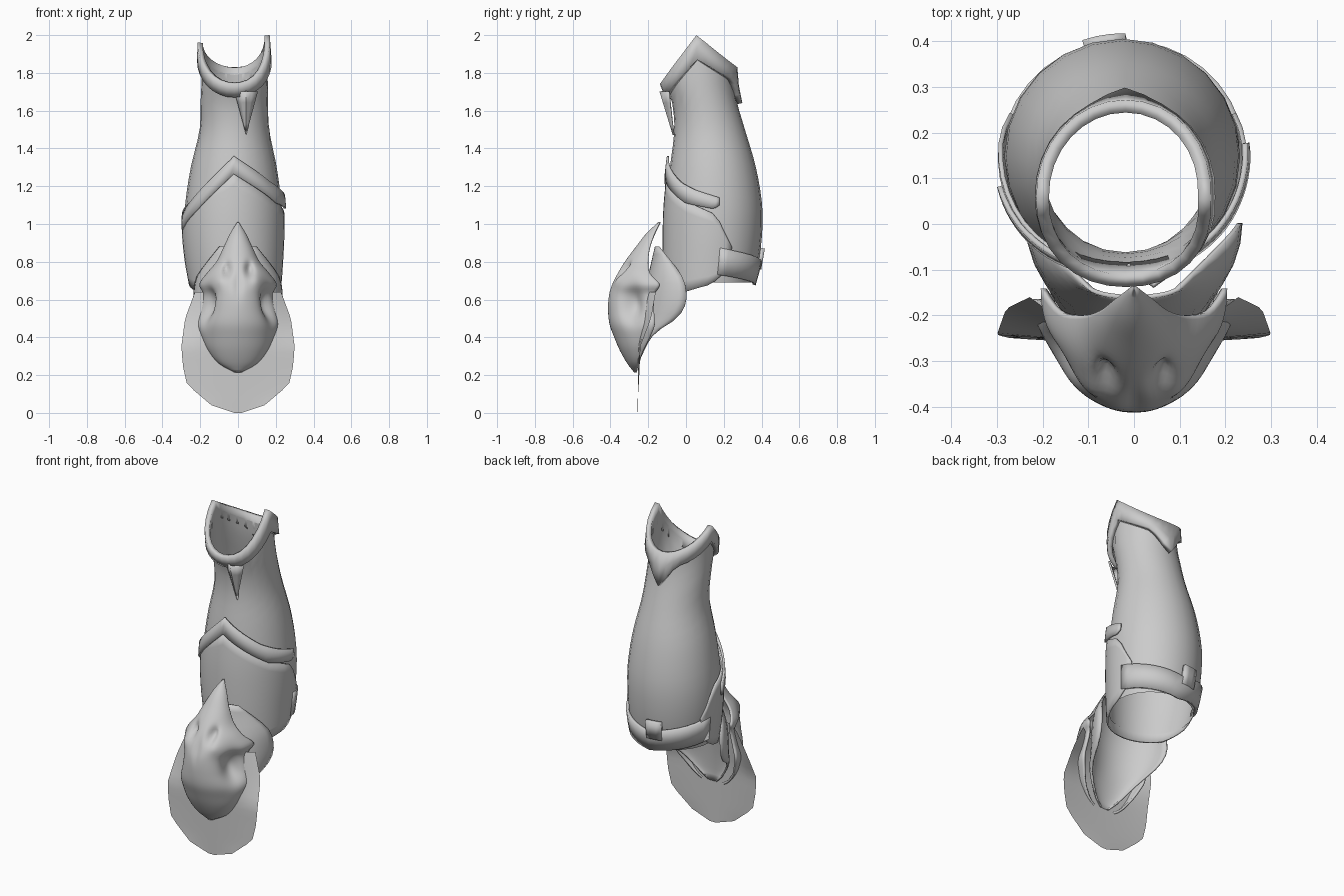
import bpy, bmesh, math
from math import sin, cos, radians, exp

if "Cube" in bpy.data.objects:
    bpy.data.objects.remove(bpy.data.objects["Cube"])


def interp(table, v, smooth=False):
    """Look up rows (key, values...) at v, linear or Catmull-Rom."""
    n = len(table)
    v = min(max(v, table[0][0]), table[-1][0])
    i = max(k for k in range(n - 1) if table[k][0] <= v)
    a, b = table[i], table[i + 1]
    t = (v - a[0]) / (b[0] - a[0])
    if not smooth:
        return [p + (q - p) * t for p, q in zip(a[1:], b[1:])]
    z, c = table[max(i - 1, 0)], table[min(i + 2, n - 1)]
    out = []
    for k in range(1, len(a)):
        d = b[0] - a[0]
        m0 = (b[k] - z[k]) / (b[0] - z[0]) * d
        m1 = (c[k] - a[k]) / (c[0] - a[0]) * d
        out.append((2*t**3 - 3*t*t + 1) * a[k] + (t**3 - 2*t*t + t) * m0
                   + (3*t*t - 2*t**3) * b[k] + (t**3 - t*t) * m1)
    return out


def sheet(name, f, nu, nv, closed=False, thick=0.0, angle=40):
    """Grid surface f(u, v), u and v in 0..1, with optional inward thickness."""
    bm = bmesh.new()
    cols = nu if closed else nu + 1
    g = [[bm.verts.new(f(i / nu, j / nv)) for i in range(cols)] for j in range(nv + 1)]
    for j in range(nv):
        for i in range(nu):
            k = (i + 1) % cols
            bm.faces.new((g[j][i], g[j][k], g[j + 1][k], g[j + 1][i]))
    bmesh.ops.remove_doubles(bm, verts=bm.verts, dist=1e-5)
    me = bpy.data.meshes.new(name)
    bm.to_mesh(me)
    bm.free()
    ob = bpy.data.objects.new(name, me)
    bpy.context.collection.objects.link(ob)
    if thick:
        m = ob.modifiers.new("thickness", 'SOLIDIFY')
        m.thickness, m.offset = thick, -1
    bpy.ops.object.select_all(action='DESELECT')
    ob.select_set(True)
    bpy.context.view_layer.objects.active = ob
    bpy.ops.object.shade_smooth_by_angle(angle=radians(angle))
    return ob


# Limb cross-sections: z, x min, x max, y min, y max
LIMB = [(0.62, -.235, .21, -.10, .335), (0.70, -.25, .218, -.105, .36),
        (0.80, -.268, .225, -.11, .385), (0.95, -.283, .232, -.11, .403),
        (1.10, -.28, .23, -.105, .403), (1.30, -.25, .205, -.085, .37),
        (1.50, -.203, .165, -.062, .312), (1.65, -.198, .158, -.075, .268),
        (1.75, -.193, .158, -.112, .25), (2.00, -.185, .14, -.125, .235)]


def limb(deg, z, off=0.0):
    """Point on the limb; 0 deg is the front, +90 is +x."""
    x0, x1, y0, y1 = interp(LIMB, z, True)
    a = radians(deg)
    return ((x0 + x1) / 2 + ((x1 - x0) / 2 + off) * sin(a),
            (y0 + y1) / 2 - ((y1 - y0) / 2 + off) * cos(a), z)


def wrap(name, a0, a1, low, high, off, nu, nv, **kw):
    """Band wrapped on the limb between two height functions of the angle."""
    def f(u, v):
        d = a0 + (a1 - a0) * u
        lo, hi = low(d), high(d)
        return limb(d, lo + (hi - lo) * v, off)
    return sheet(name, f, nu, nv, **kw)


def edge(*pts):
    return lambda d: interp(pts, d)[0]


def mirrored(*pts):
    return lambda d: interp(pts, abs(d))[0]


# Sleeve and flared collar
def collar_top(d):
    c = cos(radians(d))
    tip = 1.98 + 0.02 * sin(radians(d))
    return tip - (tip - 1.74) * c if c > 0 else tip + (tip - 1.83) * c


def collar_low(d):
    c = cos(radians(d))
    z = 1.87 - 0.20 * c if c > 0 else 1.87 + 0.12 * c
    return z - 0.11 * max(0, 1 - abs(d - 180) / 28)


wrap("sleeve", 0, 360, lambda d: 0.69, lambda d: collar_top(d) - 0.04, 0, 24, 18, closed=True)
wrap("collar", 0, 360, collar_low, collar_top, 0.028, 32, 2, closed=True, thick=0.028, angle=30)


# Pointed tongue below the collar
def tongue(u, v):
    s = 2 * u - 1
    return (0.043 + 0.062 * s * v, -0.07 - 0.045 * v - 0.025 * (1 - abs(s)) * v + 0.02 * abs(s) * v,
            1.47 + 0.23 * v)


sheet("collar_tongue", tongue, 4, 4, thick=0.01, angle=25)

# Front plate and the chevron band above it
wrap("front_plate", -112, 112,
     mirrored((0, .64), (57, .64), (92, .68), (106, .74), (112, .80)),
     mirrored((0, 1.28), (57, 1.12), (92, 1.05), (103, .95), (112, .88)),
     0.014, 28, 8, thick=0.01)
wrap("chevron_band", -76, 96,
     edge((-76, .97), (-45, 1.07), (0, 1.265), (57, 1.11), (90, 1.08), (96, 1.10)),
     edge((-76, 1.04), (-50, 1.14), (0, 1.36), (49, 1.22), (69, 1.18), (96, 1.14)),
     0.024, 43, 2, thick=0.012)

# Rear belt and its tab
wrap("rear_belt", 98, 262, lambda d: 0.675 + abs(d - 180) * 0.0007,
     lambda d: 0.80 + abs(d - 180) * 0.0009, 0.016, 16, 2, thick=0.016)
wrap("belt_tab", 179, 199, lambda d: 0.76, lambda d: 0.87, 0.022, 3, 1, thick=0.022)

# Knee cup: z, half width, front y, rear edge y
CUP = [(.25, .03, -.262, -.25), (.30, .08, -.262, -.235), (.42, .165, -.25, -.165),
       (.50, .215, -.24, -.05), (.57, .235, -.23, -.005), (.65, .235, -.22, 0),
       (.73, .215, -.20, -.025), (.88, .10, -.165, -.14)]


def half_shell(table, u, v, smooth):
    z = table[0][0] + (table[-1][0] - table[0][0]) * v
    w, yf, yb = interp(table, z, smooth)
    t = math.pi * (u - 0.5)
    return w * sin(t), yf + (yb - yf) * (1 - cos(t)), z


sheet("knee_cup", lambda u, v: half_shell(CUP, u, v, True), 16, 16, thick=0.01)

# Rounded flap hanging behind the knee ornament: z, half width, edge y
FLAP = [(0.0, .02, -.255), (.04, .14, -.258), (.15, .27, -.25), (.25, .292, -.245),
        (.35, .30, -.242), (.50, .28, -.185), (.64, .228, -.16)]


def flap(u, v):
    z = 0.64 * v
    w, ye = interp(FLAP, z)
    s = 2 * u - 1
    return w * s, -.255 + (ye + .255) * s * s, z


sheet("hanging_flap", flap, 10, 16)

# Beaked skull-like knee ornament: z, half width, front y, rear edge y
SKULL = [(.215, .02, -.275, -.26), (.26, .10, -.31, -.25), (.33, .16, -.35, -.225),
         (.40, .197, -.38, -.19), (.47, .22, -.405, -.165), (.55, .20, -.413, -.17),
         (.63, .185, -.41, -.165), (.68, .205, -.395, -.14), (.74, .165, -.365, -.19),
         (.80, .115, -.325, -.20), (.88, .075, -.265, -.19), (.95, .042, -.21, -.165),
         (1.01, .004, -.146, -.136)]


def skull(u, v):
    x, y, z = half_shell(SKULL, u, v, True)
    ax, sg = abs(x), (1 if x > 0 else -1)
    eye = exp(-((ax - .06) / .022) ** 2 - ((z - .76) / .035) ** 2)
    cheek = exp(-((y + .29) / .05) ** 2 - ((z - .57) / .09) ** 2) * min(1, ax / .1)
    nose = exp(-(ax / .02) ** 2 - ((z - .68) / .07) ** 2)
    brow = exp(-((ax - .10) / .03) ** 2 - ((z - .70) / .03) ** 2)
    x -= sg * 0.05 * cheek
    y += 0.04 * eye + 0.03 * cheek + 0.012 * nose - 0.012 * brow
    return x, y, z


sheet("knee_ornament", skull, 48, 56, thick=0.012, angle=60)
